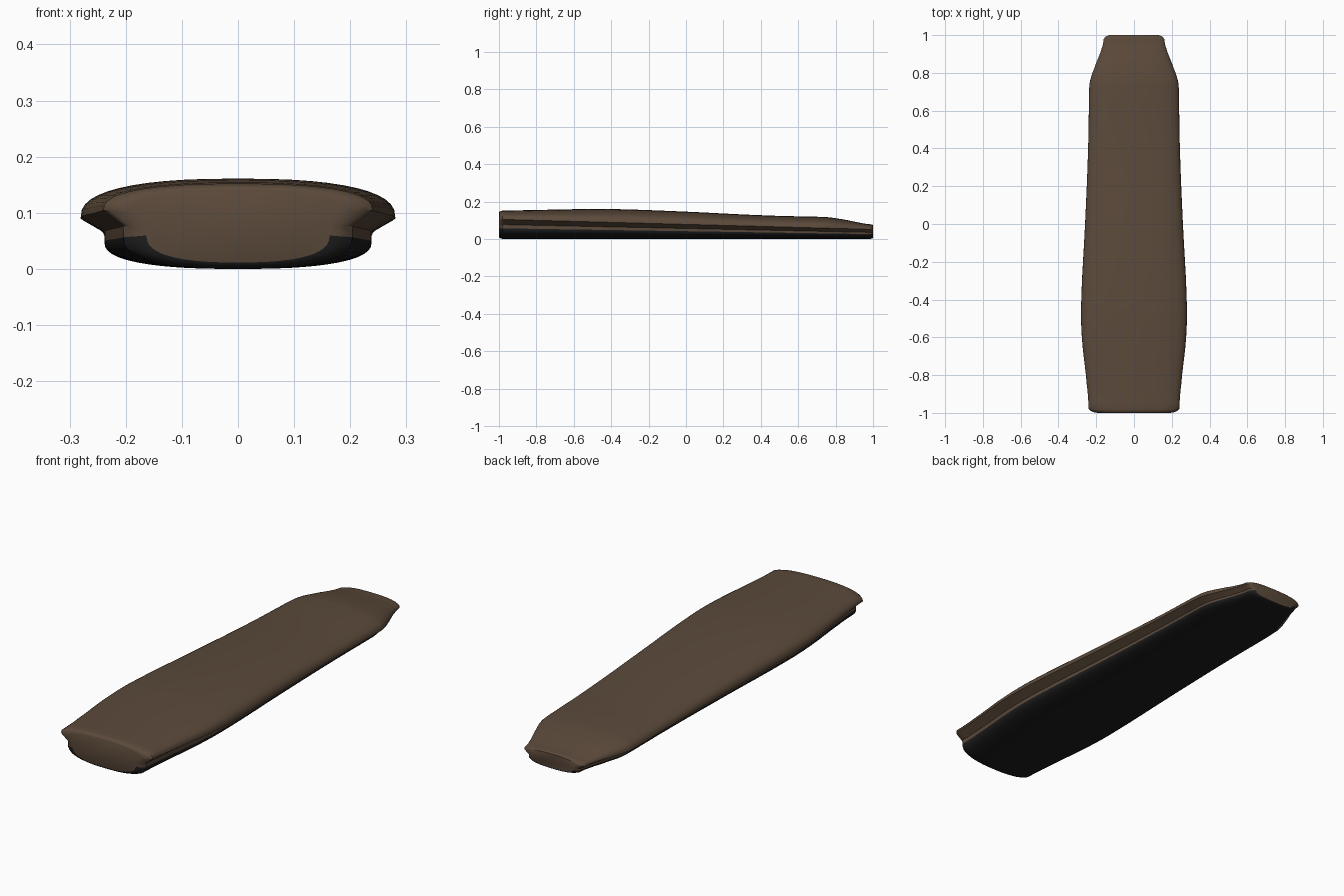
import bpy, bmesh, math

if "Cube" in bpy.data.objects:
    bpy.data.objects.remove(bpy.data.objects["Cube"])


def material(name, rgb):
    m = bpy.data.materials.new(name)
    m.diffuse_color = (*rgb, 1)
    m.use_nodes = True
    m.node_tree.nodes["Principled BSDF"].inputs["Base Color"].default_value = m.diffuse_color
    return m


brown = material("brown_shell", (0.105, 0.068, 0.043))
black = material("black_underside", (0.012, 0.012, 0.013))

# stations along the length: y, half width, top height
STATIONS = [(-0.98, 0.24, 0.152), (-0.85, 0.25, 0.154), (-0.6, 0.276, 0.159),
            (-0.4, 0.279, 0.16), (0.0, 0.259, 0.146), (0.4, 0.243, 0.127),
            (0.7, 0.238, 0.119), (0.76, 0.232, 0.116), (0.85, 0.201, 0.103),
            (0.93, 0.171, 0.087), (0.98, 0.16, 0.079)]
N = 12      # steps per quarter curve
EXP = 2.5   # squareness of the curves


def catmull(a, b, c, d, t):
    return 0.5 * (2*b + (c-a)*t + (2*a-5*b+4*c-d)*t*t + (3*b-a-3*c+d)*t**3)


def curve_point(w, h, t):
    a = t * math.pi / 2
    return w * math.cos(a) ** (2 / EXP), h * math.sin(a) ** (2 / EXP)


def section(y, w, top):
    """Closed outline: domed top, undercut rim, rounded belly."""
    rim = 0.078 - 0.027 * y
    notch = rim - 0.028 + 0.006 * (y + 1)
    wl = w * 0.85
    seam = notch * 0.74
    half = []
    for i in range(N, -1, -1):
        x, z = curve_point(w, top - rim, i / N)
        half.append((x if i < N else 0, rim + z))
    half += [(wl, notch)]
    for i in range(N + 1):
        x, z = curve_point(wl, seam, i / N)
        half.append((x if i < N else 0, seam - z))
    return half + [(-x, z) for x, z in half[-2:0:-1]]


# interpolate stations into smooth rings
rings = []
steps = 4
for i in range(len(STATIONS) - 1):
    p = [STATIONS[min(max(k, 0), len(STATIONS) - 1)] for k in range(i - 1, i + 3)]
    for s in range(steps):
        t = s / steps
        y = p[1][0] + (p[2][0] - p[1][0]) * t
        w, top = (catmull(*(q[k] for q in p), t) for k in (1, 2))
        rings.append((y, section(y, w, top)))
rings.append((STATIONS[-1][0], section(*STATIONS[-1])))


def end_rings(outline, sign):
    """Shrinking rings that round over an end of the body."""
    mid = (max(z for _, z in outline) + min(z for _, z in outline)) / 2
    return [(sign * y, [(x * sx, mid + (z - mid) * sz) for x, z in outline])
            for y, sx, sz in ((0.990, 0.95, 0.97), (0.997, 0.88, 0.92), (1.0, 0.8, 0.85))]


rings = end_rings(rings[0][1], -1)[::-1] + rings + end_rings(rings[-1][1], 1)

# loft the body
bm = bmesh.new()
loops = [[bm.verts.new((x, y, z)) for x, z in o] for y, o in rings]
n = len(loops[0])
first, last = N + 2, n - (N + 2)    # belly part of the outline
for a, b in zip(loops, loops[1:]):
    for j in range(n):
        k = (j + 1) % n
        f = bm.faces.new((a[j], a[k], b[k], b[j]))
        f.material_index = 1 if first <= j < last else 0
bm.faces.new(loops[0])
bm.faces.new(loops[-1])
bmesh.ops.recalc_face_normals(bm, faces=bm.faces)

mesh = bpy.data.meshes.new("grip_body")
bm.to_mesh(mesh)
bm.free()
mesh.materials.append(brown)
mesh.materials.append(black)
body = bpy.data.objects.new("grip_body", mesh)
bpy.context.collection.objects.link(body)
bpy.context.view_layer.objects.active = body
body.select_set(True)
bpy.ops.object.shade_smooth_by_angle(angle=math.radians(35))
